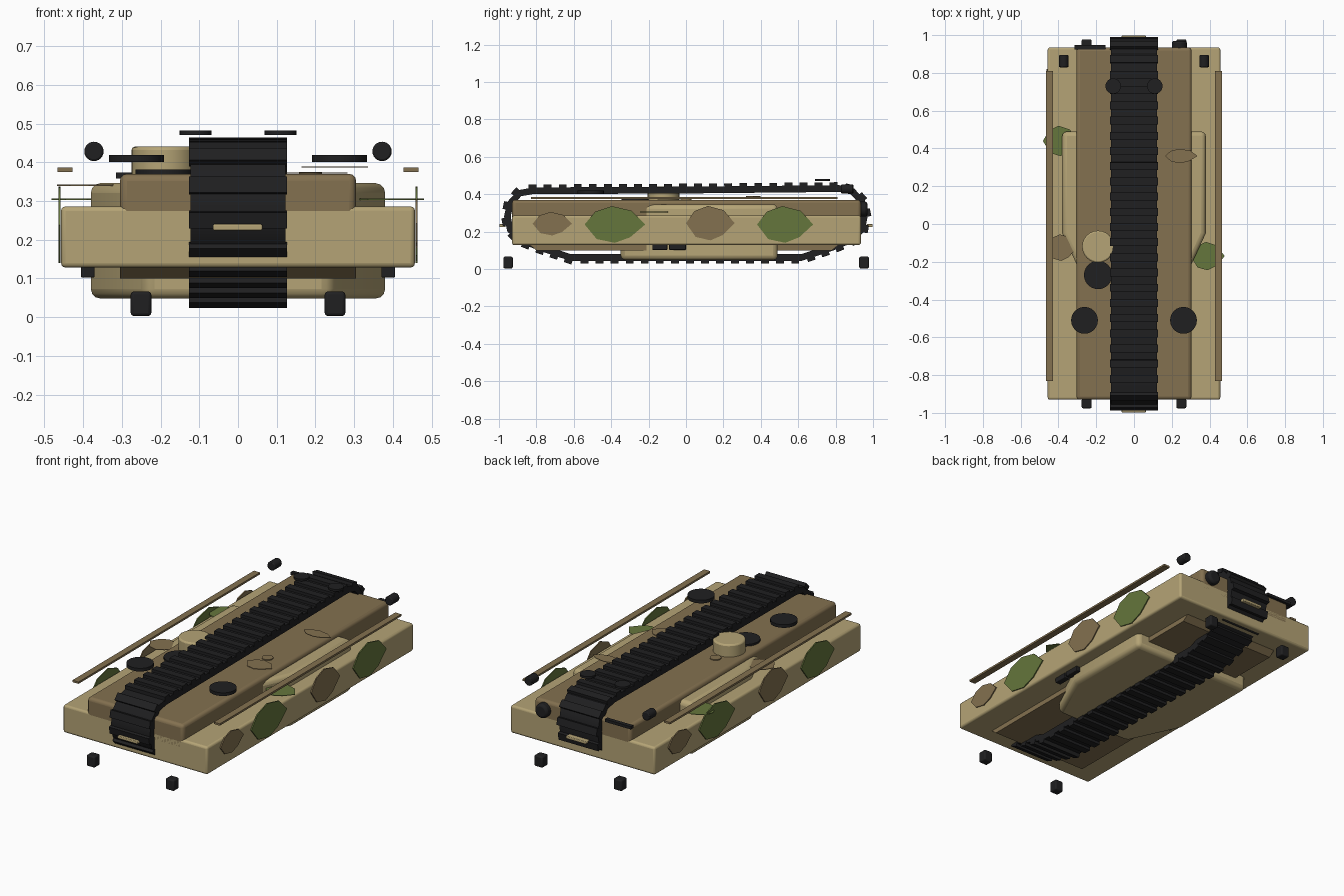
import bpy, bmesh, math
from mathutils import Vector, Matrix

if "Cube" in bpy.data.objects:
    bpy.data.objects.remove(bpy.data.objects["Cube"], do_unlink=True)


def material(name, rgb):
    m = bpy.data.materials.new(name)
    m.use_nodes = True
    m.diffuse_color = (*rgb, 1)
    m.node_tree.nodes["Principled BSDF"].inputs["Base Color"].default_value = (*rgb, 1)
    return m


TAN = material("sand", (0.46, 0.37, 0.18))
BROWN = material("earth brown", (0.23, 0.165, 0.08))
BLACK = material("rubber black", (0.014, 0.014, 0.015))
GREEN = material("leaf green", (0.13, 0.18, 0.045))


def finish(name, bm, mat, bevel=0, segments=3):
    bmesh.ops.recalc_face_normals(bm, faces=bm.faces[:])
    mesh = bpy.data.meshes.new(name)
    bm.to_mesh(mesh)
    bm.free()
    mesh.materials.append(mat)
    ob = bpy.data.objects.new(name, mesh)
    bpy.context.collection.objects.link(ob)
    if bevel:
        mod = ob.modifiers.new("rounded edges", "BEVEL")
        mod.width, mod.segments = bevel, segments
    bpy.ops.object.select_all(action="DESELECT")
    ob.select_set(True)
    bpy.context.view_layer.objects.active = ob
    bpy.ops.object.shade_smooth_by_angle(angle=math.radians(35))
    return ob


def box(name, x, y, z, mat, bevel=0):
    """Box between pairs of limits on each axis."""
    size = [b - a for a, b in (x, y, z)]
    mid = [(a + b) / 2 for a, b in (x, y, z)]
    bm = bmesh.new()
    bmesh.ops.create_cube(bm, size=1, matrix=Matrix.Translation(mid) @ Matrix.Diagonal((*size, 1)))
    return finish(name, bm, mat, bevel)


def cylinder(name, centre, radius, depth, mat, axis="Z", bevel=0):
    turn = Matrix.Rotation(math.pi / 2, 4, "X") if axis == "Y" else Matrix.Identity(4)
    bm = bmesh.new()
    bmesh.ops.create_cone(bm, cap_ends=True, segments=24, radius1=radius, radius2=radius,
                          depth=depth, matrix=Matrix.Translation(centre) @ turn)
    return finish(name, bm, mat, bevel, 2)


def prism(name, outline, shift, mat, bevel=0):
    """Extrude a closed outline along a vector."""
    bm = bmesh.new()
    face = bm.faces.new([bm.verts.new(p) for p in outline])
    new = bmesh.ops.extrude_face_region(bm, geom=[face])["geom"]
    bmesh.ops.translate(bm, vec=shift, verts=[v for v in new if isinstance(v, bmesh.types.BMVert)])
    return finish(name, bm, mat, bevel)


# Hull: wide lower body, upper deck and belly
box("hull", (-.457, .457), (-.93, .935), (.128, .286), TAN, .012)
box("upper_deck", (-.305, .305), (-.93, .935), (.225, .37), BROWN, .018)
belly = [(-.85, .14), (-.80, .10), (.78, .10), (.83, .14)]
prism("belly", [(-.305, y, z) for y, z in belly], (.61, 0, 0), BROWN)

# Turret body with a tapered nose
half = [(.38, .49), (.38, -.05), (.24, -.35)]
plan = half + [(-x, y) for x, y in reversed(half)]
prism("turret_body", [(x, y, .048) for x, y in plan], (0, 0, .298), TAN, .025)

# Continuous track: band and cross bars along a closed path
path = [Vector((0, y, z)) for y, z in (
    (-.82, .418), (0, .422), (.82, .43), (.89, .415), (.94, .36), (.955, .29), (.94, .21),
    (.88, .155), (.78, .115), (.62, .062), (-.62, .062), (-.78, .115), (-.88, .155),
    (-.94, .21), (-.955, .28), (-.94, .35), (-.89, .405))]
count = len(path)
bm = bmesh.new()
rings = []
for i, p in enumerate(path):
    tangent = (path[(i + 1) % count] - path[i - 1]).normalized()
    out = Vector((0, -tangent.z, tangent.y))
    rings.append([bm.verts.new(p + out * o + Vector((x, 0, 0)))
                  for x, o in ((-.123, -.018), (.123, -.018), (.123, .018), (-.123, .018))])
for i, ring in enumerate(rings):
    nxt = rings[(i + 1) % count]
    for k in range(4):
        bm.faces.new((ring[k], ring[(k + 1) % 4], nxt[(k + 1) % 4], nxt[k]))
finish("track_band", bm, BLACK)

bm = bmesh.new()
total = sum((path[(i + 1) % count] - path[i]).length for i in range(count))
bars = 52
for n in range(bars):
    left = total * n / bars
    for i in range(count):
        seg = path[(i + 1) % count] - path[i]
        if left <= seg.length:
            break
        left -= seg.length
    d = seg.normalized()
    out = Vector((0, -d.z, d.y))
    c = path[i] + d * left + out * .022
    frame = Matrix((Vector((1, 0, 0)), d, out)).transposed().to_4x4()
    bmesh.ops.create_cube(bm, size=1, matrix=Matrix.Translation(c) @ frame
                          @ Matrix.Diagonal((.252, .042, .024, 1)))
finish("track_bars", bm, BLACK)

# Cupola and hatch
cylinder("cupola", (-.19, -.12, .40), .085, .08, TAN, bevel=.008)
cylinder("crew_hatch", (-.19, -.27, .373), .075, .016, BLACK)

# Paired fittings
for s, side in ((1, "left"), (-1, "right")):
    cylinder(f"deck_disc_{side}", (s * .262, -.51, .41), .071, .018, BLACK)
    cylinder(f"rear_disc_{side}", (s * .11, .73, .476), .041, .012, BLACK)
    cylinder(f"rear_drum_{side}", (s * .372, .862, .428), .025, .065, BLACK, "Y", .005)
    cylinder(f"deck_cap_{side}", (s * .187, 0, .371), .03, .008, BROWN)
    x = sorted((s * .428, s * .466))
    box(f"side_rail_{side}", x, (-.83, .81), (.375, .386), BROWN)
    x = sorted((s * .37, s * .406))
    box(f"front_step_{side}", x, (-.18, -.10), (.102, .132), BLACK, .004)
    box(f"rear_step_{side}", x, (-.09, 0), (.102, .132), BLACK, .004)
    x = sorted((s * .224, s * .277))
    box(f"front_block_{side}", x, (-.976, -.926), (.003, .066), BLACK, .008)
    box(f"rear_block_{side}", x, (.926, .978), (.003, .066), BLACK, .008)

# End fittings
box("rear_bar", (-.315, -.15), (.925, .948), (.358, .374), BLACK)
cylinder("rear_knob", (.24, .945, .32), .04, .05, BLACK, "Y", .012)
for s, end in ((-1, "front"), (1, "rear")):
    box(f"{end}_tow_plate", (-.065, .063), sorted((s * .965, s * .998)), (.224, .24), TAN, .004)

# Camouflage plates on the sides: unit outlines stretched to the patch size
BLOB = [(-1, 0), (-.65, .7), (-.1, 1), (.55, .75), (1, 0), (.5, -.7), (0, -1), (-.6, -.8)]
SIDE = [(-.715, .242, .105, .063, BROWN), (-.38, .238, .162, .098, GREEN),
        (.13, .245, .13, .092, BROWN), (.53, .238, .15, .098, GREEN)]
for s, side in ((1, "left"), (-1, "right")):
    for n, (y, z, ry, rz, mat) in enumerate(SIDE):
        prism(f"{side}_camouflage_{n}",
              [(s * .458, s * (y + ry * a), z + rz * b) for a, b in BLOB], (s * .006, 0, 0), mat)

# Camouflage plates lying above the deck
TOP = [(-.39, .44, .303, .092, .08, GREEN), (.39, -.17, .303, .09, .075, GREEN),
       (-.385, -.125, .339, .082, .07, BROWN), (.25, .36, .386, .086, .038, BROWN),
       (.203, -.095, .371, .08, .058, BROWN)]
for n, (x, y, z, rx, ry, mat) in enumerate(TOP):
    prism(f"top_camouflage_{n}", [(x + rx * a, y + ry * b, z) for a, b in BLOB], (0, 0, .003), mat)
